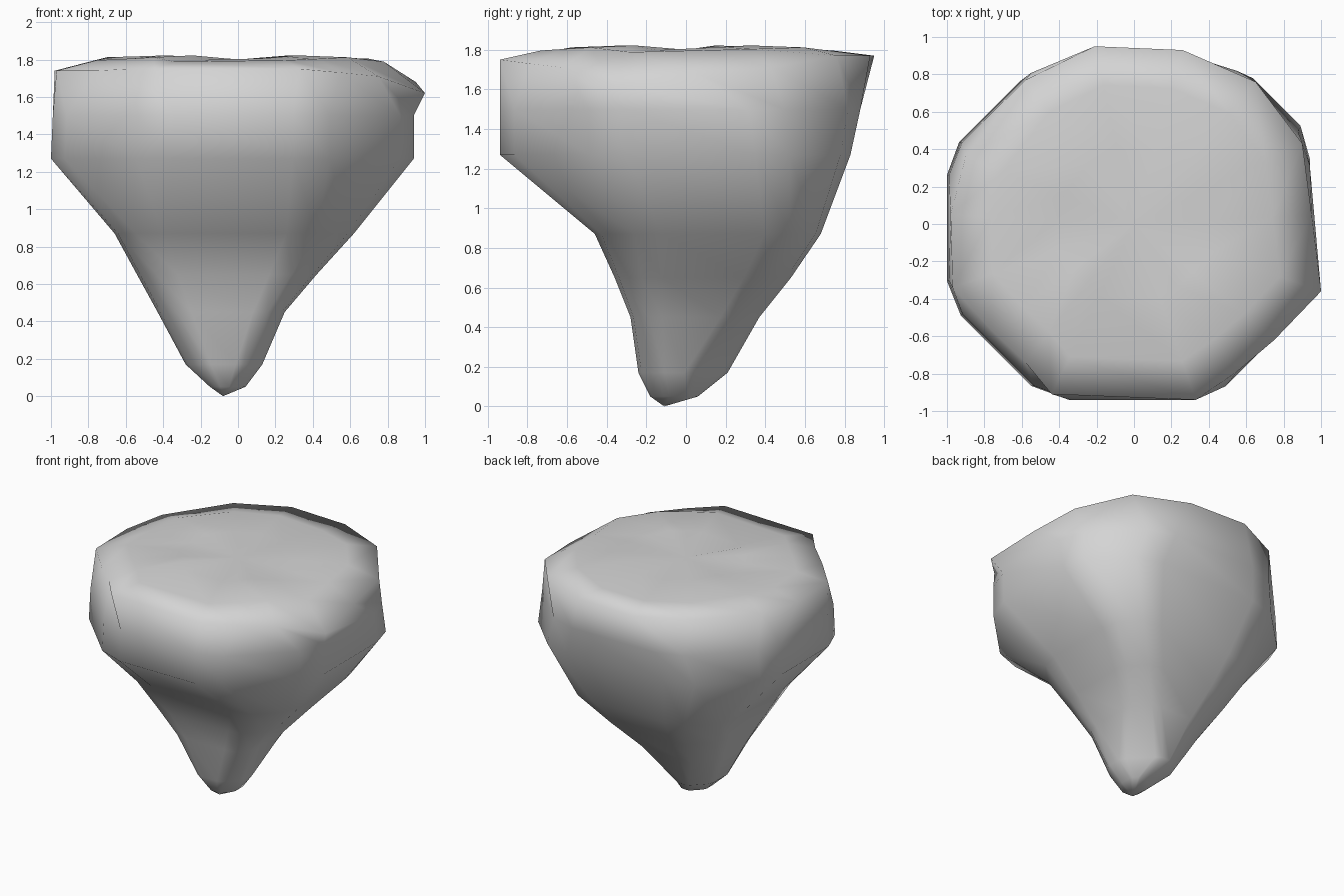
import bpy, bmesh
from math import cos, sin, radians
from mathutils import Vector

cube = bpy.data.objects.get("Cube")
if cube:
    bpy.data.objects.remove(cube, do_unlink=True)

stone = bpy.data.materials.new("grey stone")
stone.use_nodes = True
grey = (0.66, 0.66, 0.66, 1)
stone.diffuse_color = grey
stone.node_tree.nodes["Principled BSDF"].inputs["Base Color"].default_value = grey

# Irregular outline of the broad rim, counter-clockwise, with rim height
RIM = [(1, -.36, 1.62), (.95, .05, 1.68), (.9, .43, 1.71), (.65, .76, 1.77),
       (.26, .93, 1.77), (-.21, .95, 1.77), (-.58, .77, 1.77), (-.9, .36, 1.75),
       (-.98, .05, 1.74), (-.97, -.34, 1.74), (-.76, -.57, 1.74), (-.58, -.74, 1.75),
       (-.44, -.91, 1.75), (.33, -.94, 1.75), (.55, -.79, 1.73), (.75, -.62, 1.71)]

# Cross-sections below the rim: height, then reach from the axis
# every 45 degrees, counter-clockwise from +x
SECTIONS = [(1.5, (.94, .97, .88, .96, .99, .99, .94, .96)),
            (1.27, (.94, 1, .83, .97, 1, 1, .94, .96)),
            (.87, (.62, .79, .68, .77, .66, .7, .46, .6)),
            (.65, (.42, .56, .53, .61, .54, .55, .36, .44)),
            (.45, (.25, .34, .37, .44, .43, .42, .28, .3)),
            (.17, (.13, .1, .21, .26, .28, .29, .24, .18)),
            (.05, (.04, .04, .06, .09, .15, .2, .18, .1))]


def section(z, reach):
    # Octagon touching the given reaches, with every corner cut off
    corners = []
    for k in range(8):
        a, b = radians(45 * k), radians(45 * (k + 1))
        r, s = reach[k], reach[(k + 1) % 8]
        corners.append(Vector(((r * sin(b) - s * sin(a)) / sin(b - a),
                               (s * cos(a) - r * cos(b)) / sin(b - a), z)))
    points = []
    for k in range(8):
        start, end = corners[k - 1], corners[k]
        points += [start.lerp(end, .14), start.lerp(end, .86)]
    return points


def crown(scale, height, bump):
    # Gently uneven ring on the top surface
    return [Vector((x * scale, y * scale, height + bump * ((i * 5) % 4 - 1.5)))
            for i, (x, y, _) in enumerate(RIM)]


bm = bmesh.new()
rings = [crown(.42, 1.81, .008), crown(.78, 1.80, .008),
         [Vector(p) for p in RIM]] + [section(*s) for s in SECTIONS]
loops = [[bm.verts.new(p) for p in ring] for ring in rings]
count = len(RIM)

# Walls and outer top surface
for upper, lower in zip(loops, loops[1:]):
    for i in range(count):
        j = (i + 1) % count
        bm.faces.new((upper[i], lower[i], lower[j], upper[j]))

# Close the top centre and the pointed foot
for loop, tip in ((loops[0], (0, 0, 1.8)), (loops[-1], (-.08, -.11, 0))):
    apex = bm.verts.new(tip)
    for i in range(count):
        bm.faces.new((loop[i], loop[(i + 1) % count], apex))

bmesh.ops.recalc_face_normals(bm, faces=bm.faces)
for face in bm.faces:
    face.smooth = True
mesh = bpy.data.meshes.new("tapered_rock")
bm.to_mesh(mesh)
bm.free()
mesh.materials.append(stone)
rock = bpy.data.objects.new("tapered_rock", mesh)
bpy.context.collection.objects.link(rock)
